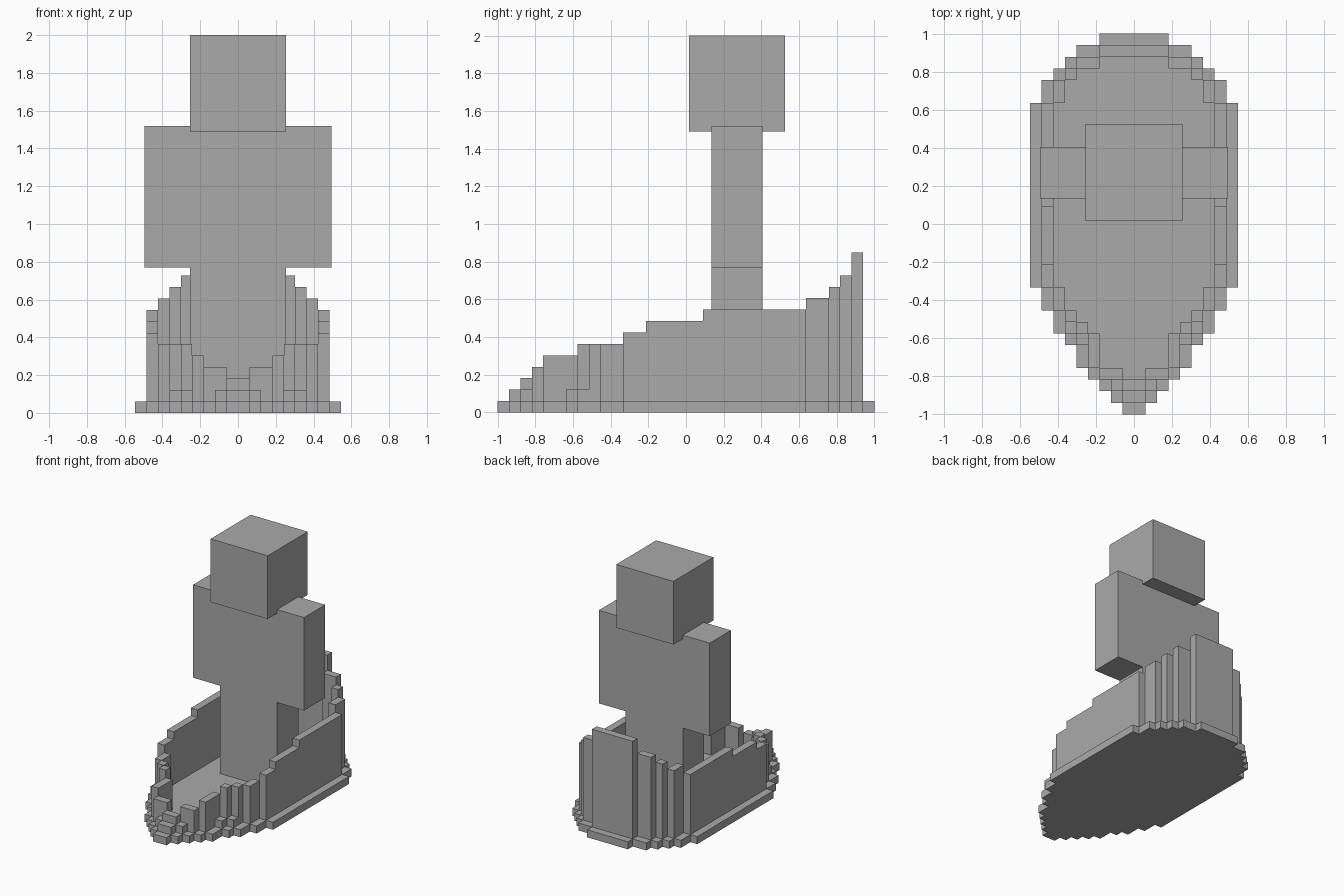
import bpy
import bmesh

U = 2 / 33  # side of one grid block

if "Cube" in bpy.data.objects:
    bpy.data.objects.remove(bpy.data.objects["Cube"])

grey = bpy.data.materials.new("plain grey")
grey.use_nodes = True
colour = (0.4, 0.4, 0.4, 1)
grey.diffuse_color = colour
grey.node_tree.nodes["Principled BSDF"].inputs["Base Color"].default_value = colour


def finish(name, bm):
    bmesh.ops.recalc_face_normals(bm, faces=bm.faces)
    mesh = bpy.data.meshes.new(name)
    bm.to_mesh(mesh)
    bm.free()
    mesh.materials.append(grey)
    obj = bpy.data.objects.new(name, mesh)
    bpy.context.collection.objects.link(obj)
    return obj


def add_box(bm, low, high):
    verts = bmesh.ops.create_cube(bm, size=1)["verts"]
    for v in verts:
        v.co = [high[i] if v.co[i] > 0 else low[i] for i in range(3)]


def box(name, low, high):
    bm = bmesh.new()
    add_box(bm, low, high)
    return finish(name, bm)


# Hull floor: (half width, row where it ends), in blocks from the bow
steps = [(1, 1), (2, 2), (3, 3), (4, 4), (5, 6), (6, 7), (7, 9), (8, 11),
         (9, 27), (8, 29), (7, 30), (6, 31), (5, 32), (3, 33)]
side, start = [], 0
for half, end in steps:
    side += [(half * U, start * U - 1), (half * U, end * U - 1)]
    start = end
outline = side + [(-x, y) for x, y in reversed(side)]
bm = bmesh.new()
floor = bm.faces.new([bm.verts.new((x, y, 0)) for x, y in outline])
top = bmesh.ops.extrude_face_region(bm, geom=[floor])["geom"]
for v in top:
    if isinstance(v, bmesh.types.BMVert):
        v.co.z = U
finish("hull_floor", bm)

# Hull sides, in blocks: inner x, outer x, first row, last row, height
walls = [(1, 2, 2, 3, 2), (1, 3, 3, 4, 4), (3, 4, 4, 7, 5),
         (4, 5, 6, 7, 2), (4, 5, 7, 8, 6), (5, 6, 7, 8, 2), (5, 6, 8, 9, 6),
         (6, 7, 9, 11, 6), (7, 8, 11, 13, 7), (7, 8, 13, 18, 8),
         (7, 8, 18, 27, 9), (6, 7, 27, 29, 10), (5, 6, 29, 30, 11),
         (3, 5, 30, 31, 12)]
bm = bmesh.new()
for x0, x1, r0, r1, h in walls:
    for a, b in ((x0, x1), (-x1, -x0)):
        add_box(bm, (a * U, r0 * U - 1, U), (b * U, r1 * U - 1, h * U))
finish("hull_sides", bm)

# Bow and stern pieces across the middle
for name, half, row, h in (("bow_tip", 1, 1, 2), ("bow_step", 1, 2, 3),
                           ("stern_wall", 3, 31, 14)):
    box(name, (-half * U, row * U - 1, U), (half * U, (row + 1) * U - 1, h * U))

# Standing passenger
box("legs", (-0.255, 0.135, U), (0.255, 0.405, 0.77))
box("torso_and_arms", (-0.495, 0.135, 0.77), (0.495, 0.405, 1.52))
box("head", (-0.255, 0.015, 1.49), (0.255, 0.525, 2.0))
